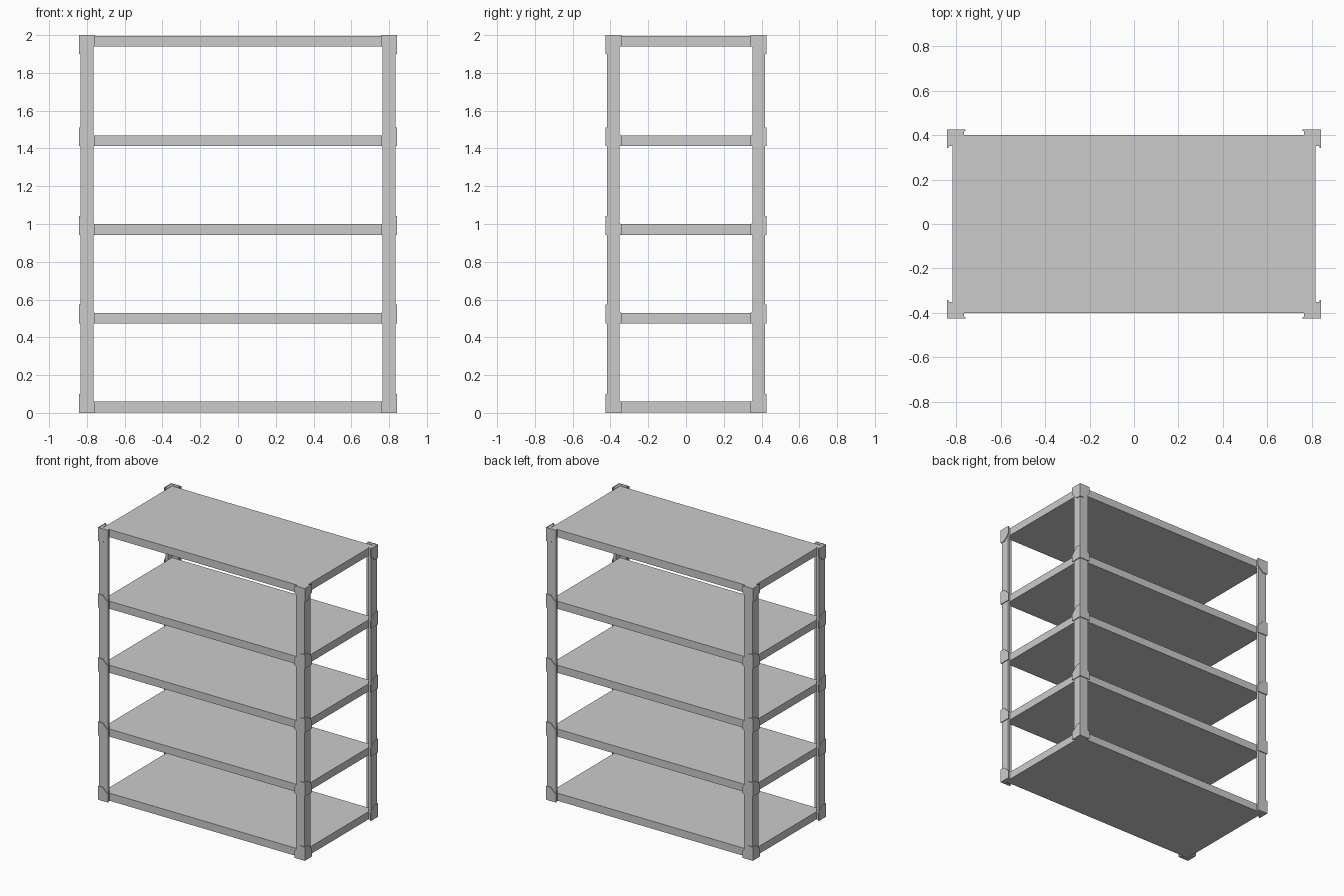
import bpy
import bmesh
from mathutils import Vector

if "Cube" in bpy.data.objects:
    bpy.data.objects.remove(bpy.data.objects["Cube"])

# Overall layout
SX, SY = 0.816, 0.40            # shelf half sizes
PX, PY = 0.835, 0.419           # post outer faces
GX, GY = 0.841, 0.425           # gusset outer faces
SHELF_Z = [0.003, 0.474, 0.943, 1.413, 1.939]
SHELF_H = 0.056


def prism(bm, points, offset):
    """Extrude a flat polygon of 3D points along offset."""
    face = bm.faces.new([bm.verts.new(p) for p in points])
    ext = bmesh.ops.extrude_face_region(bm, geom=[face])
    moved = [g for g in ext["geom"] if isinstance(g, bmesh.types.BMVert)]
    bmesh.ops.translate(bm, verts=moved, vec=Vector(offset))


def finish(bm, name, mirrored=False):
    bmesh.ops.recalc_face_normals(bm, faces=bm.faces)
    mesh = bpy.data.meshes.new(name)
    bm.to_mesh(mesh)
    bm.free()
    obj = bpy.data.objects.new(name, mesh)
    bpy.context.collection.objects.link(obj)
    if mirrored:
        mod = obj.modifiers.new("four_corners", "MIRROR")
        mod.use_axis = (True, True, False)
        mod.use_mirror_merge = False
    return obj


# Shelves: solid boards
for i, z in enumerate(SHELF_Z):
    bm = bmesh.new()
    prism(bm, [(-SX, -SY, z), (SX, -SY, z), (SX, SY, z), (-SX, SY, z)],
          (0, 0, SHELF_H))
    finish(bm, f"shelf_{i + 1}")

# Corner posts: L-section angle bars wrapping the shelf corners
bm = bmesh.new()
L = [(PX, PY), (PX - 0.07, PY), (PX - 0.07, SY), (SX, SY),
     (SX, PY - 0.067), (PX, PY - 0.067)]
prism(bm, [(x, y, 0.001) for x, y in L], (0, 0, 1.997))
finish(bm, "corner_posts", True)

# Gusset brackets: tapered plates on both outer faces of each post
# (distance from corner, height); the top bracket hangs downwards
PROFILE = [(0, 0), (0.084, 0), (0.084, 0.055), (0.037, 0.10), (0, 0.10)]
for i, z in enumerate(SHELF_Z):
    top = i == len(SHELF_Z) - 1
    base, sign = (2.0, -1) if top else (0.0 if i == 0 else z - 0.001, 1)
    bm = bmesh.new()
    prism(bm, [(GX - d, PY, base + sign * h) for d, h in PROFILE],
          (0, GY - PY, 0))
    prism(bm, [(PX, min(GY - d, PY), base + sign * h) for d, h in PROFILE],
          (GX - PX, 0, 0))
    finish(bm, f"corner_brackets_{i + 1}", True)
